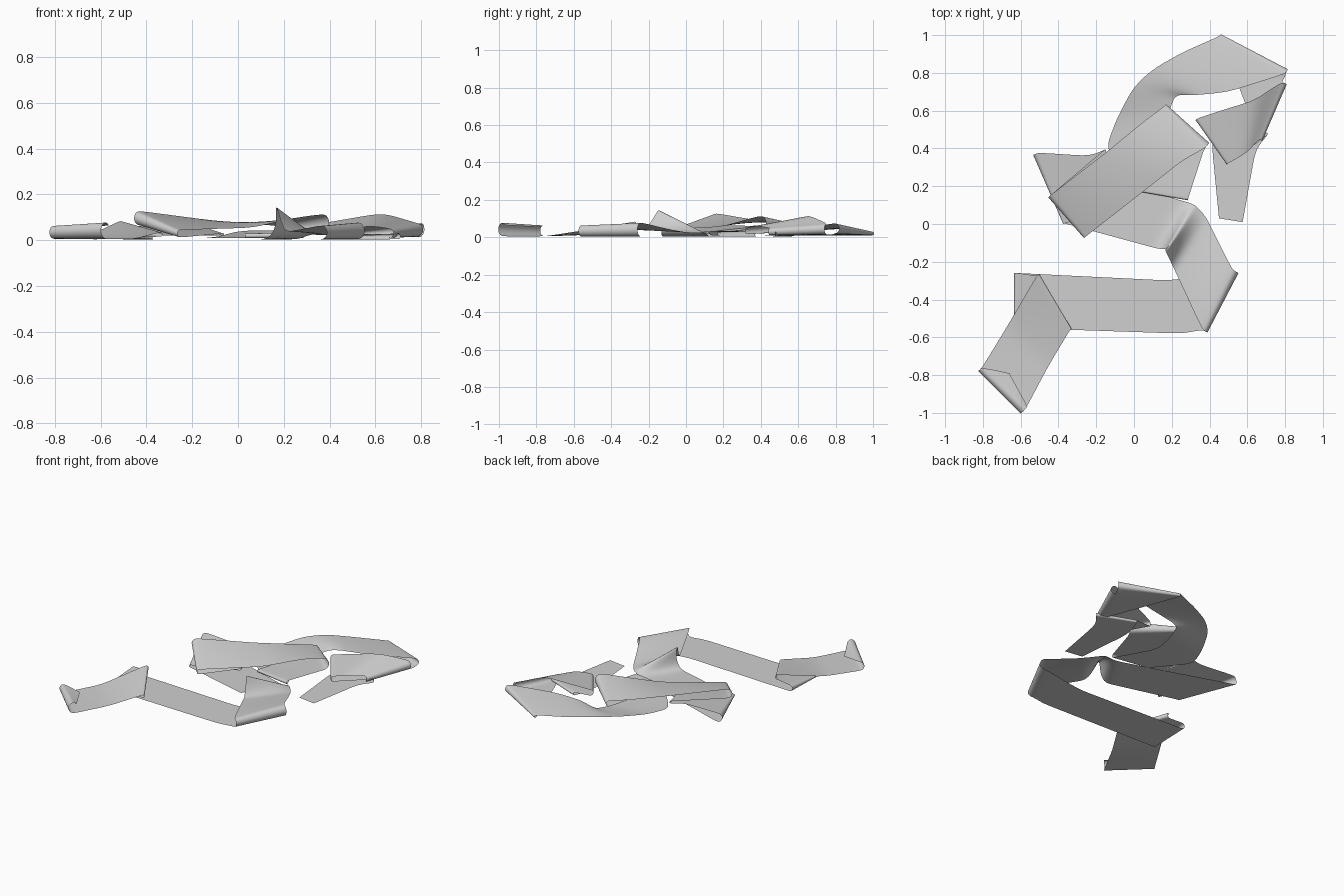
import bpy, bmesh, math
from mathutils import Vector

cube = bpy.data.objects.get("Cube")
if cube:
    bpy.data.objects.remove(cube, do_unlink=True)

STEP = 0.09      # spacing of cross rows along flat panels
ACROSS = 4       # faces across the ribbon
ARC = 6          # faces around each fold

rows = []        # pairs of edge points (a, b) along the ribbon


def bend(a, b):
    """Carry the ribbon on to a new pair of edge points."""
    a, b = Vector(a), Vector(b)
    if rows:
        a0, b0 = rows[-1]
        length = ((a + b) - (a0 + b0)).length / 2
        count = max(1, round(length / STEP))
        for i in range(1, count):
            rows.append((a0.lerp(a, i / count), b0.lerp(b, i / count)))
    rows.append((a, b))


def fold(a, b, a_heights, b_heights):
    """Roll the ribbon over the line a-b, from the first height to the second."""
    a, b = Vector((*a, 0)), Vector((*b, 0))
    last = (rows[-1][0] + rows[-1][1]) / 2
    out = Vector((b.y - a.y, a.x - b.x, 0)).normalized()
    if out.dot((a + b) / 2 - last) < 0:
        out.negate()

    def roll(point, heights, angle):
        start, end = heights
        radius = abs(end - start) / 2
        z = (start + end) / 2 + (end - start) / 2 * math.sin(angle)
        return point + out * radius * (math.cos(angle) - 1) + Vector((0, 0, z))

    for i in range(ARC + 1):
        angle = math.pi * (i / ARC - 0.5)
        pair = roll(a, a_heights, angle), roll(b, b_heights, angle)
        if i == 0:
            bend(*pair)
        else:
            rows.append(pair)


# Curled front tip and short diagonal panel
bend((-.66, -.79, .055), (-.565, -.965, .065))
fold((-.825, -.78), (-.6, -1.005), (.065, .005), (.08, .005))
bend((-.67, -.54, .012), (-.455, -.755, .005))
fold((-.5, -.265), (-.33, -.555), (.085, .05), (.035, .015))
fold((-.635, -.26), (-.635, -.55), (.045, .003), (.015, .003))

# Long front panel, turned back at its right end
bend((.2, -.3, .004), (.25, -.58, .004))
fold((.555, -.26), (.39, -.575), (.003, .08), (.003, .065))

# Sagging panel rising to a crest, then dropping to the floor panel
bend((.44, -.08, .04), (.26, -.34, .045))
bend((.38, .04, .02), (.2, -.21, .035))
bend((.335, .09, .025), (.172, -.155, .14))
bend((.32, .1, .025), (.165, -.14, .155))
bend((.29, .115, .015), (.17, -.13, .07))
bend((.26, .12, .003), (.14, -.135, .003))

# Stacked folds on the left
fold((-.535, .365), (-.375, 0), (.003, .065), (.003, .02))
bend((-.23, .36, .055), (-.16, .06, .02))
fold((-.15, .395), (-.06, .12), (.045, .06), (.02, .03))
fold((-.455, .14), (-.265, -.075), (.065, .128), (.012, .045))

# Broad top panel and its underside return
bend((-.14, .385, .09), (.06, .18, .055))
bend((.06, .55, .07), (.26, .34, .1))
fold((.17, .635), (.4, .43), (.065, .025), (.115, .03))
fold((.03, .17), (.285, .125), (.03, .01), (.035, .01))

# Curving rear arc
bend((-.15, .4, .01), (.14, .4, .01))
bend((-.09, .56, .015), (.18, .58, .01))
bend((0, .73, .04), (.22, .69, .02))
bend((.1, .82, .045), (.31, .68, .045))
bend((.26, .91, .035), (.5, .7, .06))
fold((.46, 1.005), (.815, .82), (.03, .01), (.075, .02))

# Rear right loop
bend((.55, .74, .01), (.8, .78, .015))
fold((.68, .44), (.81, .74), (.01, .05), (.015, .075))
bend((.6, .38, .06), (.63, .65, .12))
bend((.55, .35, .06), (.52, .62, .1))
fold((.49, .315), (.325, .55), (.05, .015), (.07, .03))
fold((.71, .48), (.46, .58), (.03, .005), (.025, .005))

# Loose tail
bend((.645, .4, .004), (.41, .44, .004))
bend((.575, .01, .003), (.45, .03, .003))

# Skin the rows into one thin sheet
bm = bmesh.new()
grid = [[bm.verts.new(a.lerp(b, j / ACROSS)) for j in range(ACROSS + 1)]
        for a, b in rows]
for near, far in zip(grid, grid[1:]):
    for j in range(ACROSS):
        face = bm.faces.new((near[j], near[j + 1], far[j + 1], far[j]))
        face.smooth = True
mesh = bpy.data.meshes.new("ribbon")
bm.to_mesh(mesh)
bm.free()
ribbon = bpy.data.objects.new("ribbon", mesh)
bpy.context.collection.objects.link(ribbon)

smoothing = ribbon.modifiers.new("soft_folds", 'SUBSURF')
smoothing.levels = smoothing.render_levels = 2
smoothing.boundary_smooth = 'PRESERVE_CORNERS'

# Pale grey cloth
color = (0.63, 0.63, 0.63, 1)
cloth = bpy.data.materials.new("pale_grey")
cloth.use_nodes = True
cloth.diffuse_color = color
cloth.node_tree.nodes["Principled BSDF"].inputs["Base Color"].default_value = color
mesh.materials.append(cloth)
